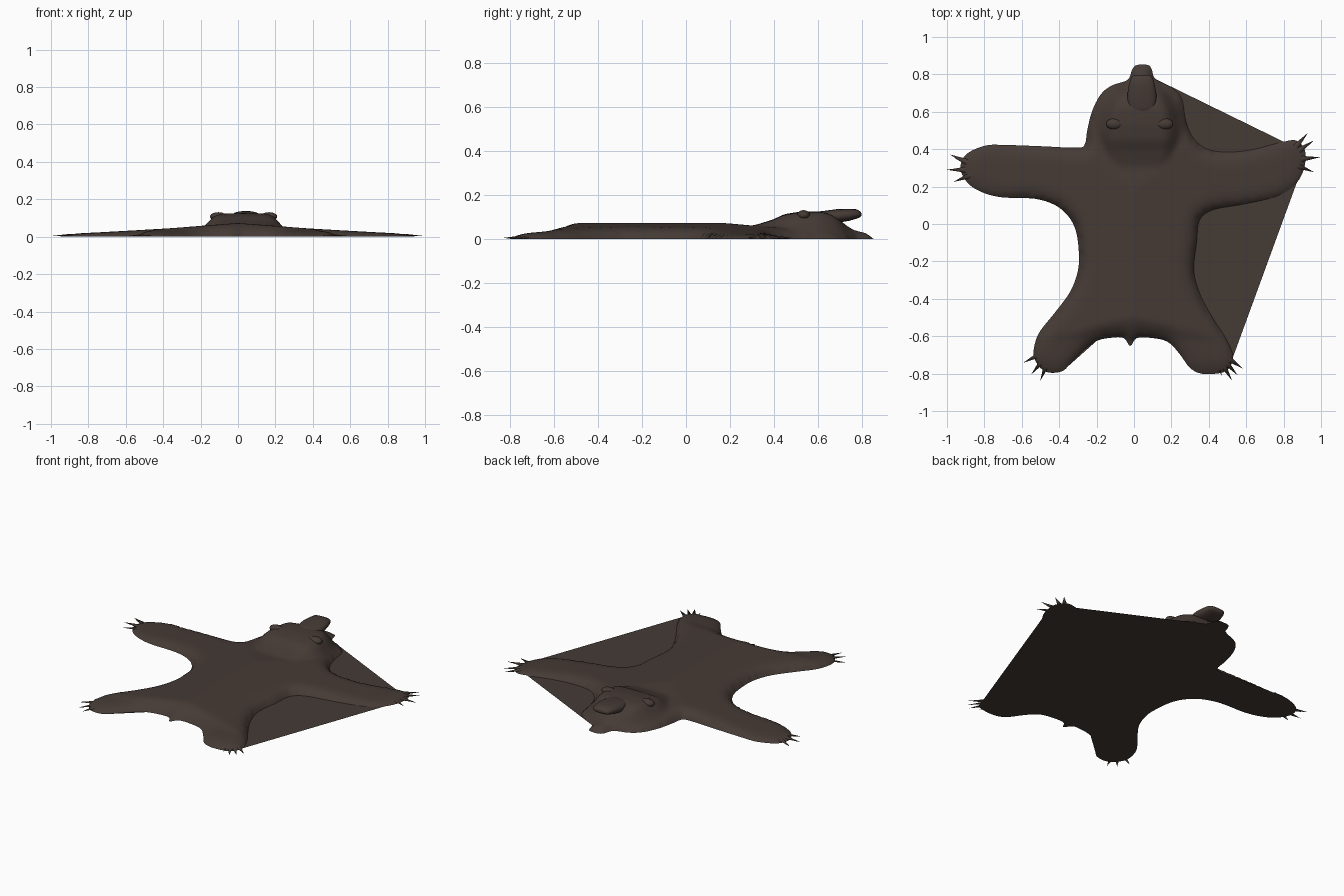
import bpy, bmesh, math
from mathutils import Vector
from mathutils.geometry import delaunay_2d_cdt, intersect_point_line

if "Cube" in bpy.data.objects:
    bpy.data.objects.remove(bpy.data.objects["Cube"])

fur = bpy.data.materials.new("dark brown fur")
fur.diffuse_color = (0.06, 0.043, 0.036, 1)
fur.use_nodes = True
fur.node_tree.nodes["Principled BSDF"].inputs["Base Color"].default_value = fur.diffuse_color


def finish(bm, name):
    me = bpy.data.meshes.new(name)
    bm.to_mesh(me)
    bm.free()
    ob = bpy.data.objects.new(name, me)
    bpy.context.collection.objects.link(ob)
    me.materials.append(fur)
    for p in me.polygons:
        p.use_smooth = True
    return ob


def interp(t, table):
    if t <= table[0][0]:
        return table[0][1]
    for (a, va), (b, vb) in zip(table, table[1:]):
        if t <= b:
            return va + (vb - va) * (t - a) / (b - a)
    return table[-1][1]


# Outline of the pelt, in runs; the "gap" runs are bridged by the flat backing
rear_right_paw = [(.53, -.71), (.5, -.78), (.44, -.8), (.36, -.8), (.3, -.77)]
rump = [(.24, -.69), (.18, -.63), (.1, -.61), (.015, -.61), (-.02, -.652), (-.055, -.61),
        (-.12, -.608), (-.2, -.625)]
gap_rear = [(-.27, -.675), (-.33, -.735)]
left_side = [(-.38, -.785), (-.45, -.795), (-.5, -.77), (-.535, -.71), (-.53, -.64),
             (-.5, -.57), (-.42, -.47), (-.34, -.36), (-.3, -.25), (-.295, -.15),
             (-.31, -.04), (-.35, .04), (-.42, .1), (-.53, .135), (-.7, .142),
             (-.8, .165), (-.88, .21), (-.925, .28), (-.92, .34), (-.88, .385),
             (-.79, .42), (-.7, .423), (-.5, .416), (-.3, .408)]
head_edge = [(-.262, .43), (-.25, .5), (-.225, .6), (-.18, .69), (-.12, .74), (-.035, .77),
             (-.01, .825), (.015, .85), (.075, .85), (.095, .825), (.115, .775)]
gap_neck = [(.2, .73), (.255, .67), (.275, .56), (.31, .47), (.38, .405), (.48, .385),
            (.62, .395)]
front_right_paw = [(.8, .44), (.87, .445), (.915, .39), (.91, .3), (.87, .22)]
gap_flank = [(.8, .165), (.7, .13), (.55, .1), (.42, .075), (.35, .02), (.335, -.1),
             (.32, -.25), (.355, -.38), (.42, -.5), (.49, -.61)]

runs = [(rear_right_paw, 1), (rump, 1), (gap_rear, 0), (left_side, 1), (head_edge, 1),
        (gap_neck, 0), (front_right_paw, 1), (gap_flank, 0)]
ctrl = [(Vector(p), k) for run, k in runs for p in run]

# Smooth the outline with a Catmull-Rom curve
outline, backing = [], []
n, STEPS = len(ctrl), 4
for i in range(n):
    p0, p1, p2, p3 = (ctrl[(i + j) % n][0] for j in (-1, 0, 1, 2))
    keep, keep_next = ctrl[i][1], ctrl[(i + 1) % n][1]
    for s in range(STEPS):
        t = s / STEPS
        q = .5 * (2 * p1 + (p2 - p0) * t + (2 * p0 - 5 * p1 + 4 * p2 - p3) * t * t
                  + (3 * p1 - p0 - 3 * p2 + p3) * t ** 3)
        outline.append(q)
        if keep and (keep_next or s == 0):
            backing.append(q)


def fill(points, inner=()):
    m = len(points)
    res = delaunay_2d_cdt(list(points) + list(inner),
                          [(i, (i + 1) % m) for i in range(m)], [], 1, 1e-5)
    bm = bmesh.new()
    vs = [bm.verts.new((v.x, v.y, 0)) for v in res[0]]
    for f in res[2]:
        bm.faces.new([vs[i] for i in f])
    for v in [v for v in bm.verts if not v.link_faces]:
        bm.verts.remove(v)
    return bm


def edge_distance(p):
    best = 9
    for i, a in enumerate(outline):
        b = outline[i - 1]
        ab = b - a
        t = max(0, min(1, (p - a).dot(ab) / max(ab.length_squared, 1e-9)))
        best = min(best, (a + ab * t - p).length_squared)
    return math.sqrt(best)


BODY_X = [(0, .073), (.2, .058), (.35, .046), (.5, .037), (.75, .023), (.92, .015)]
BODY_Y = [(-.8, .014), (-.74, .025), (-.62, .036), (-.5, .073), (.17, .073), (.31, .06),
          (.45, .05), (.7, .03)]
HEAD_Y = [(.27, .05), (.31, .062), (.4, .09), (.445, .113), (.53, .126), (.62, .126),
          (.68, .105), (.73, .06), (.77, .04), (.85, .03)]
HEAD_W = [(.3, .22), (.4, .26), (.5, .275), (.6, .25), (.7, .19), (.76, .12), (.79, .08),
          (.85, .06)]
BELL = [(0, 1), (.5, .97), (.62, .83), (.72, .58), (.85, .33), (1, 0)]


def pelt_height(x, y, d):
    body = min(interp(abs(x), BODY_X), interp(y, BODY_Y))
    u = abs(x - .03) / interp(y, HEAD_W)
    head = interp(y, HEAD_Y) * interp(u, BELL) if y > .27 else 0
    r = max(0, 1 - d / .09)
    return max(body, head) * math.sqrt(1 - r * r)


# Pelt with skull and lower jaw: a domed sheet over the outline
STEP = .016
inner = []
for i in range(-60, 61):
    for j in range(-52, 55):
        p = Vector(((i + .5 * (j % 2)) * STEP, j * STEP))
        inside = False
        for k, a in enumerate(outline):
            b = outline[k - 1]
            if (a.y > p.y) != (b.y > p.y) and p.x < (b.x - a.x) * (p.y - a.y) / (b.y - a.y) + a.x:
                inside = not inside
        if inside and edge_distance(p) > .007:
            inner.append(p)
bm = fill(outline, inner)
for v in bm.verts:
    if not v.is_boundary:
        v.co.z = pelt_height(v.co.x, v.co.y, edge_distance(v.co.xy))
for _ in range(2):  # soften creases
    soft = {v: sum(e.other_vert(v).co.z for e in v.link_edges) / len(v.link_edges)
            for v in bm.verts if not v.is_boundary}
    for v, z in soft.items():
        v.co.z = .5 * (v.co.z + z)
finish(bm, "bear_pelt")

# Flat backing under the pelt, stretched straight across the right-hand gaps
bm = fill(backing)
bmesh.ops.reverse_faces(bm, faces=bm.faces)
finish(bm, "flat_backing")

# Upper snout: lofted rings (y, half width, bottom, top)
bm = bmesh.new()
rings = []
for y, w, lo, hi in [(.56, .05, .08, .12), (.63, .075, .07, .128), (.69, .078, .074, .136),
                     (.74, .07, .082, .137), (.775, .06, .092, .135), (.792, .05, .099, .126),
                     (.797, .03, .105, .118)]:
    ring = []
    for k in range(24):
        a = k * math.tau / 24
        c, s = math.cos(a), math.sin(a)
        ring.append(bm.verts.new((.042 + w * math.copysign(abs(c) ** .8, c), y,
                                  (lo + hi) / 2 + (hi - lo) / 2 * math.copysign(abs(s) ** .8, s))))
    rings.append(ring)
for a, b in zip(rings, rings[1:]):
    for k in range(24):
        bm.faces.new((a[k], a[k - 1], b[k - 1], b[k]))
bm.faces.new(rings[0])
bm.faces.new(rings[-1])
bmesh.ops.recalc_face_normals(bm, faces=bm.faces)
finish(bm, "upper_snout")

# Ears: low folded bumps
for side, x in (("left", -.105), ("right", .165)):
    bm = bmesh.new()
    bmesh.ops.create_uvsphere(bm, u_segments=20, v_segments=12, radius=1)
    for v in bm.verts:
        v.co = Vector((x, .535, .108)) + v.co * Vector((.045, .03, .023))
    finish(bm, side + "_ear")

# Claws: thin cones pointing from each paw centre; tips read per paw
paws = {"front_left": ((-.8, .29), [(-.985, .372), (-.955, .35), (-1, .29), (-.965, .225)]),
        "front_right": ((.8, .34), [(.93, .487), (.963, .447), (.995, .357), (.963, .277)]),
        "rear_left": ((-.43, -.66), [(-.592, -.742), (-.55, -.805), (-.502, -.84)]),
        "rear_right": ((.42, -.66), [(.585, -.775), (.555, -.81), (.525, -.838), (.47, -.815)])}
for name, (centre, tips) in paws.items():
    bm = bmesh.new()
    c = Vector((*centre, .012))
    for tip in tips:
        t = Vector((*tip, .004))
        d = (t - c).normalized()
        base = t - d * .1
        side = d.cross(Vector((0, 0, 1))).normalized()
        ring = [bm.verts.new(base + side * .016 * math.cos(a) + Vector((0, 0, .007 * math.sin(a))))
                for a in (k * math.tau / 8 for k in range(8))]
        end = bm.verts.new(t)
        for k in range(8):
            bm.faces.new((ring[k - 1], ring[k], end))
    bmesh.ops.recalc_face_normals(bm, faces=bm.faces)
    finish(bm, name + "_claws")
